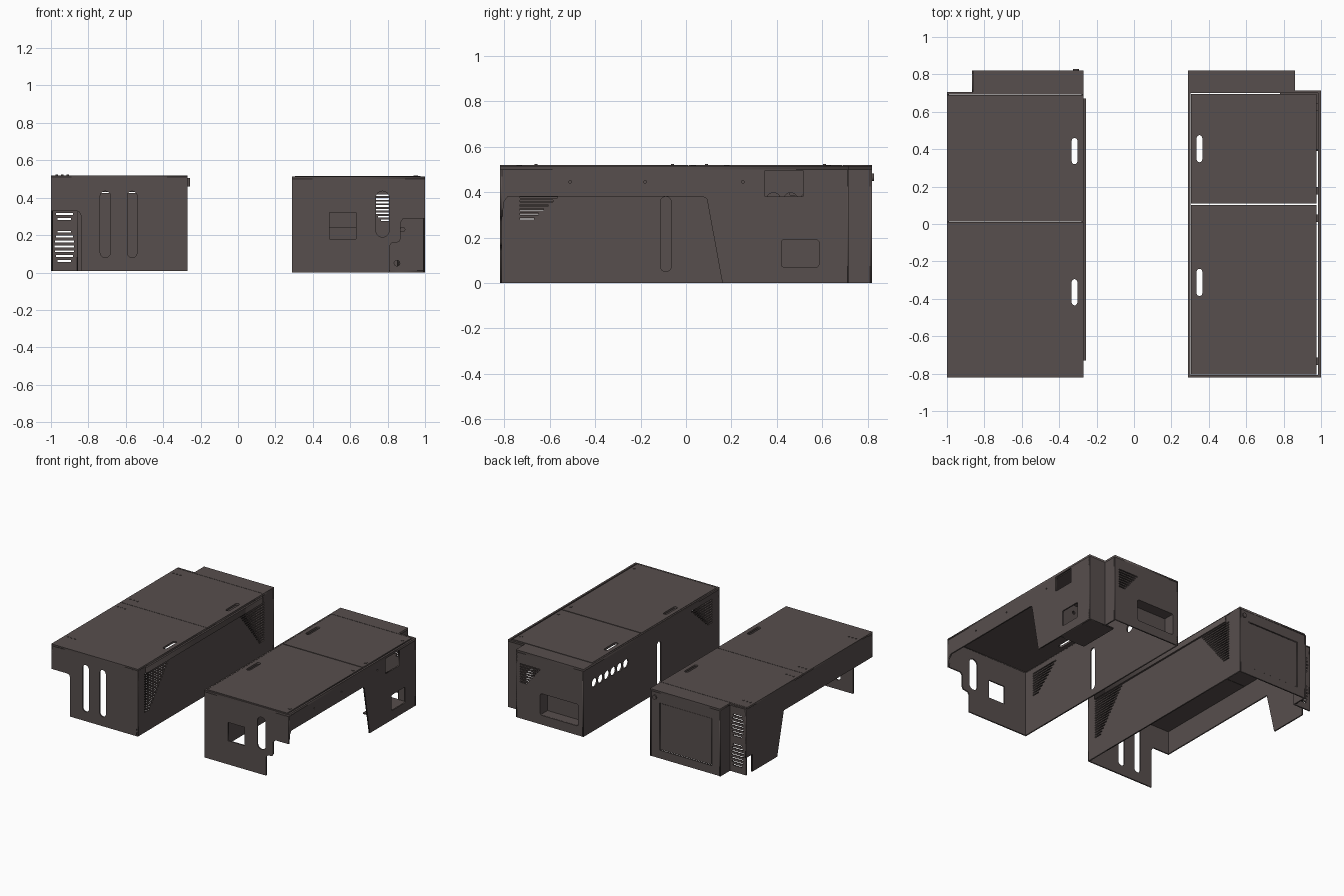
import bpy, math
from mathutils import Matrix, Vector

if "Cube" in bpy.data.objects:
    bpy.data.objects.remove(bpy.data.objects["Cube"])

mat = bpy.data.materials.new("dark_brown_paint")
mat.diffuse_color = (0.095, 0.077, 0.074, 1)
mat.use_nodes = True
mat.node_tree.nodes["Principled BSDF"].inputs["Base Color"].default_value = mat.diffuse_color
T = 0.01  # sheet thickness

AXES = {'x': ((0, 1, 0), (0, 0, 1), (1, 0, 0)),
        'y': ((1, 0, 0), (0, 0, 1), (0, -1, 0)),
        'z': ((1, 0, 0), (0, 1, 0), (0, 0, 1))}


def panel(name, axis, pos, outline, holes=(), t=T):
    """Flat sheet with holes, centred at pos along an axis."""
    cu = bpy.data.curves.new(name, 'CURVE')
    cu.dimensions = '2D'
    cu.fill_mode = 'BOTH'
    cu.extrude = t / 2
    for loop in [outline, *holes]:
        sp = cu.splines.new('POLY')
        sp.points.add(len(loop) - 1)
        for p, (a, b) in zip(sp.points, loop):
            p.co = (a, b, 0, 1)
        sp.use_cyclic_u = True
    tmp = bpy.data.objects.new(name + "_curve", cu)
    bpy.context.scene.collection.objects.link(tmp)
    dg = bpy.context.evaluated_depsgraph_get()
    me = bpy.data.meshes.new_from_object(tmp.evaluated_get(dg))
    bpy.data.objects.remove(tmp)
    m = Matrix([Vector(v) for v in AXES[axis]]).transposed().to_4x4()
    m.translation = Vector([pos if k == axis else 0 for k in 'xyz'])
    me.transform(m)
    me.materials.clear()
    me.materials.append(mat)
    ob = bpy.data.objects.new(name, me)
    bpy.context.scene.collection.objects.link(ob)
    return ob


def rect(a0, a1, b0, b1):
    return [(a0, b0), (a1, b0), (a1, b1), (a0, b1)]


def rounded(a0, a1, b0, b1, r, n=6):
    pts = []
    for cx, cy, s in ((a1 - r, b1 - r, 0), (a0 + r, b1 - r, 1), (a0 + r, b0 + r, 2), (a1 - r, b0 + r, 3)):
        for i in range(n + 1):
            w = (s + i / n) * math.pi / 2
            pts.append((cx + r * math.cos(w), cy + r * math.sin(w)))
    return pts


def slot(a0, a1, b0, b1):
    return rounded(a0, a1, b0, b1, min(a1 - a0, b1 - b0) * 0.499)


def circle(a, b, r, n=20):
    return [(a + r * math.cos(2 * math.pi * i / n), b + r * math.sin(2 * math.pi * i / n)) for i in range(n)]


def louvres(a, direction, z0, z1, l0, slope, step=0.019):
    """Triangular vent: slits that get longer towards the top."""
    out = []
    for i in range(int((z1 - z0) / step) + 1):
        z = z0 + i * step
        e = a + direction * (l0 + slope * (z - z0))
        out.append(rect(min(a, e), max(a, e), z, z + 0.009))
    return out


def box(name, x0, x1, y0, y1, z0, z1):
    return panel(name, 'z', (z0 + z1) / 2, rect(x0, x1, y0, y1), t=z1 - z0)


def disc(name, axis, pos, a, b, r, t):
    return panel(name, axis, pos, circle(a, b, r, 16), t=t)


# ---- left cover ----
B = 0.008
panel("left_front_panel", 'y', -0.815,
      [(-0.84, B), (-0.27, B), (-0.27, 0.51), (-1, 0.51), (-1, 0.33), (-0.865, 0.33), (-0.848, 0.323), (-0.84, 0.305)],
      [slot(-0.737, -0.682, 0.08, 0.435), slot(-0.592, -0.54, 0.08, 0.435)])
panel("left_inner_wall", 'x', -0.275, rect(-0.82, 0.82, B, 0.51),
      louvres(-0.74, 1, 0.16, 0.45, 0.06, 0.8) + louvres(0.70, -1, 0.16, 0.45, 0.06, 0.8))
panel("left_outer_wall", 'x', -0.995,
      [(0.33, B), (0.63, B), (0.63, 0.14), (0.705, 0.14), (0.705, 0.51), (-0.82, 0.51), (-0.82, 0.33), (0.25, 0.33)])
panel("left_back_panel", 'y', 0.813, rect(-0.86, -0.27, B, 0.51), [rect(-0.79, -0.35, 0.07, 0.43)])
panel("left_back_door", 'y', 0.808, rect(-0.786, -0.354, 0.074, 0.426))
disc("left_back_lock", 'y', 0.82, -0.31, 0.465, 0.017, 0.015)
panel("left_step_side", 'x', -0.86, rect(0.70, 0.82, B, 0.51))
slits = []
for cz in (0.14, 0.365):  # two round vent groups
    for k in range(-3, 4):
        h = 0.052 * math.sqrt(1 - (k / 4.2) ** 2)
        slits.append(rect(-0.928 - h, -0.928 + h, cz + k * 0.026 - 0.005, cz + k * 0.026 + 0.005))
panel("left_step_back", 'y', 0.70, rect(-1, -0.86, B, 0.51), slits)
panel("left_step_roof", 'z', 0.513,
      [(-1, 0.692), (-0.27, 0.692), (-0.27, 0.82), (-0.86, 0.82), (-0.86, 0.705), (-1, 0.705)], t=0.014)
box("left_hinge_strip", -0.271, -0.257, -0.73, 0.67, 0.46, 0.505)
for nm, y0, y1, s0 in (("front", -0.82, 0.010, -0.435), ("rear", 0.013, 0.689, 0.32)):
    panel("left_lid_" + nm, 'z', 0.513, rect(-1, -0.27, y0, y1), [slot(-0.333, -0.303, s0, s0 + 0.14)], t=0.014)
for i, y in enumerate((0.61, 0.09, -0.06, -0.66)):
    for dx in (-0.97, -0.94, -0.91):
        disc(f"left_lid_bolt_{i}", 'z', 0.521, dx, y, 0.007, 0.005)

# ---- right cover ----
panel("right_front_panel", 'y', -0.815,
      [(0.29, 0), (0.81, 0), (0.81, 0.14), (0.82, 0.157), (0.86, 0.163), (0.87, 0.18), (0.87, 0.27),
       (0.885, 0.29), (1, 0.29), (1, 0.5), (0.29, 0.5)],
      [rect(0.49, 0.63, 0.18, 0.32), slot(0.737, 0.808, 0.19, 0.435)])
panel("right_inner_wall", 'x', 0.295, rect(-0.82, 0.82, 0, 0.5),
      louvres(-0.73, 1, 0.28, 0.46, 0.06, 1.1)
      + [slot(-0.113, -0.065, 0.05, 0.38)]
      + [circle(0.31 + i * 0.0755, 0.365, 0.032) for i in range(6)])
panel("right_outer_wall", 'x', 0.995,
      [(-0.82, 0.29), (-0.807, 0.29), (-0.803, 0.355), (-0.785, 0.38), (0.075, 0.38), (0.092, 0.37), (0.16, 0),
       (0.71, 0), (0.71, 0.5), (-0.82, 0.5)],
      [rect(0.348, 0.515, 0.38, 0.495), rounded(0.42, 0.585, 0.07, 0.19, 0.012)]
      + [circle(y, 0.445, 0.006, 10) for y in (-0.51, -0.18, 0.25)])
panel("right_back_panel", 'y', 0.815, rect(0.29, 0.86, 0, 0.5),
      louvres(0.825, -1, 0.275, 0.42, 0.06, 0.8) + [rounded(0.335, 0.655, 0.07, 0.235, 0.015)])
# pocket behind the rear handle opening
panel("right_pocket_floor", 'z', 0.068, rect(0.33, 0.66, 0.73, 0.815), t=0.006)
panel("right_pocket_top", 'z', 0.238, rect(0.33, 0.66, 0.73, 0.815), t=0.006)
panel("right_pocket_back", 'y', 0.73, rect(0.33, 0.66, 0.065, 0.241), t=0.006)
for x in (0.333, 0.657):
    panel("right_pocket_side", 'x', x, rect(0.73, 0.815, 0.068, 0.238), t=0.006)
panel("right_step_side", 'x', 0.855, rect(0.71, 0.82, 0, 0.5))
panel("right_step_back", 'y', 0.71, rect(0.86, 1, 0, 0.5))
# floor and front plate of the rear outer corner
panel("right_corner_floor", 'z', 0.005, rect(0.78, 0.99, 0.39, 0.71))
panel("right_corner_plate", 'y', 0.395, rect(0.81, 0.99, 0, 0.29),
      [circle(0.88, 0.23, 0.012), circle(0.85, 0.05, 0.015)])
panel("right_roof_frame", 'z', 0.506,
      [(0.29, -0.82), (1, -0.82), (1, 0.715), (0.86, 0.715), (0.86, 0.82), (0.29, 0.82)],
      [rect(0.301, 0.985, -0.808, 0.701)], t=0.016)
for nm, y0, y1, s0 in (("front", -0.804, 0.102, -0.385), ("rear", 0.109, 0.696, 0.33)):
    panel("right_lid_" + nm, 'z', 0.507, rect(0.304, 0.976, y0, y1), [slot(0.335, 0.365, s0, s0 + 0.145)], t=0.016)
    for i, y in enumerate((y0 + 0.07, y1 - 0.07)):
        disc(f"right_lid_bolt_{nm}_{i}", 'z', 0.515, 0.95, y, 0.012, 0.006)
        panel(f"right_lid_hinge_{nm}_{i}", 'z', 0.498, rect(0.93, 0.995, y - 0.02, y + 0.02), t=0.006)
